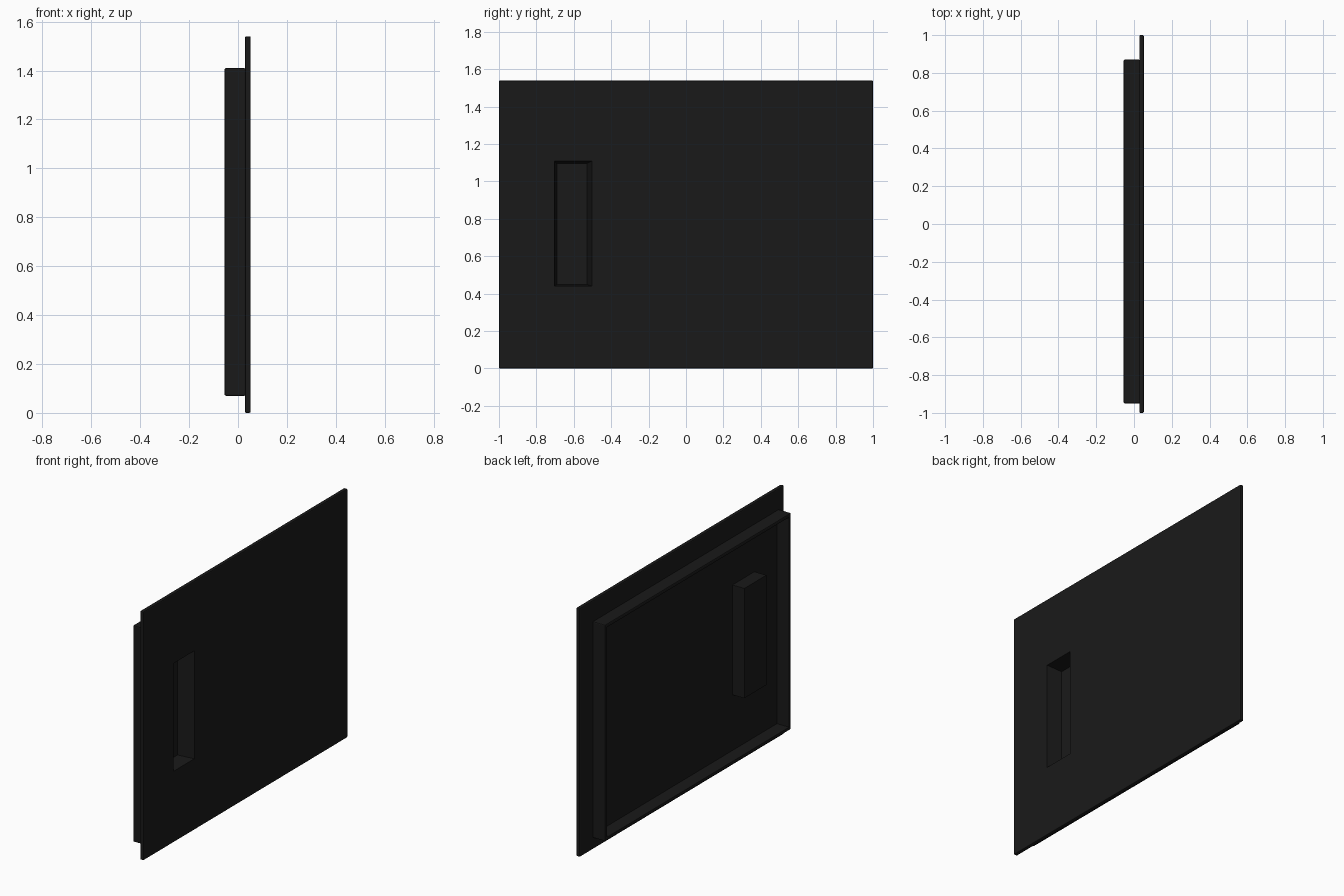
import bpy, bmesh

if "Cube" in bpy.data.objects:
    bpy.data.objects.remove(bpy.data.objects["Cube"])

black = bpy.data.materials.new("matte_black")
black.diffuse_color = (0.01, 0.01, 0.01, 1)
black.use_nodes = True
black.node_tree.nodes["Principled BSDF"].inputs["Base Color"].default_value = black.diffuse_color


def box(name, x, y, z, bevel=0.0, floor=None):
    """Box from (min, max) ranges; floor = (y, z) ranges of a tapered back end."""
    bm = bmesh.new()
    bmesh.ops.create_cube(bm, size=1)
    for v in bm.verts:
        deep = v.co.x < 0
        ys, zs = floor if (floor and deep) else (y, z)
        v.co = (x[not deep], ys[v.co.y > 0], zs[v.co.z > 0])
    if bevel:
        bmesh.ops.bevel(bm, geom=bm.edges[:], offset=bevel, segments=2,
                        profile=0.5, affect='EDGES')
    mesh = bpy.data.meshes.new(name)
    bm.to_mesh(mesh)
    bm.free()
    ob = bpy.data.objects.new(name, mesh)
    ob.data.materials.append(black)
    bpy.context.collection.objects.link(ob)
    return ob


def cut(target, cutter):
    m = target.modifiers.new("cut", 'BOOLEAN')
    m.operation = 'DIFFERENCE'
    m.solver = 'EXACT'
    m.object = cutter
    cutter.hide_render = True
    cutter.hide_set(True)


# flat front panel
panel = box("front_panel", (0.028, 0.052), (-1, 1), (0, 1.54), 0.006)

# thin raised rim standing off the back of the panel
rim = box("back_rim", (-0.055, 0.032), (-0.95, 0.87), (0.07, 1.41), 0.006)
cut(rim, box("rim_cutter", (-0.2, 0.2), (-0.93, 0.85), (0.09, 1.39)))

# recessed handle pocket, open at the front and boxed out at the back
pocket = box("handle_pocket", (-0.053, 0.03), (-0.71, -0.495), (0.435, 1.115))
recess = box("recess_cutter", (-0.043, 0.06), (-0.705, -0.5), (0.44, 1.11),
             floor=((-0.69, -0.53), (0.45, 1.095)))
cut(panel, recess)
cut(pocket, recess)
